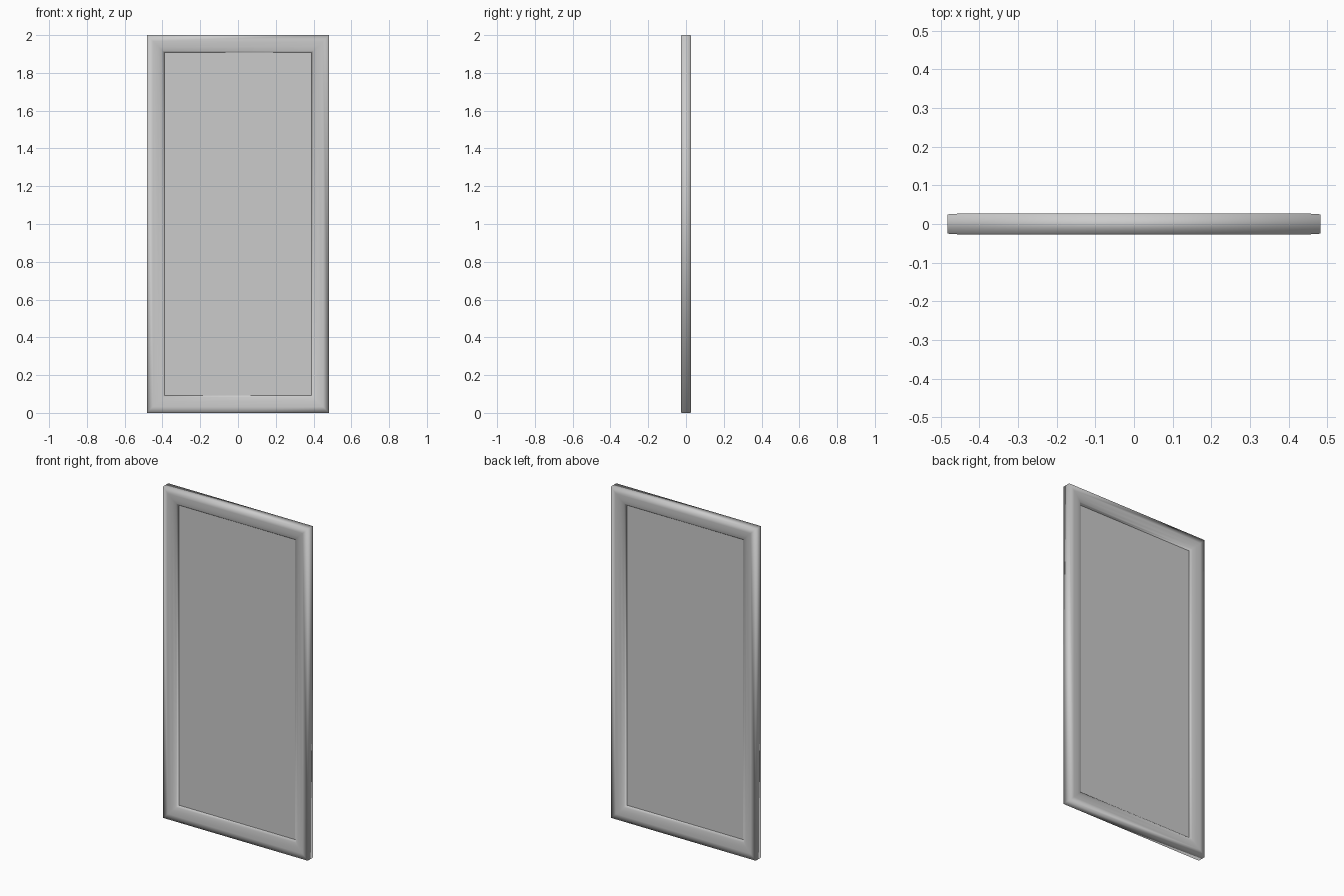
import bpy, bmesh

if "Cube" in bpy.data.objects:
    bpy.data.objects.remove(bpy.data.objects["Cube"])

W, H = 0.483, 2.0      # half width, height
# frame cross-section: (inset from outer edge, half depth)
HALF = [(0.0, 0.025), (0.033, 0.027), (0.062, 0.024), (0.083, 0.018), (0.093, 0.010)]
PROFILE = [(i, -d) for i, d in HALF] + [(i, d) for i, d in reversed(HALF)]


def make_object(name, bm):
    bmesh.ops.recalc_face_normals(bm, faces=bm.faces)
    mesh = bpy.data.meshes.new(name)
    bm.to_mesh(mesh)
    bm.free()
    obj = bpy.data.objects.new(name, mesh)
    bpy.context.collection.objects.link(obj)
    return obj


# mitred frame: one rectangular ring per profile point
bm = bmesh.new()
rings = []
for i, y in PROFILE:
    corners = [(-W + i, i), (W - i, i), (W - i, H - i), (-W + i, H - i)]
    rings.append([bm.verts.new((x, y, z)) for x, z in corners])
for k, a in enumerate(rings):
    b = rings[(k + 1) % len(rings)]
    for j in range(4):
        n = (j + 1) % 4
        bm.faces.new((a[j], a[n], b[n], b[j]))
for f in bm.faces:
    f.smooth = True
make_object("frame", bm)

# thin centre panel, tucked slightly into the frame
bm = bmesh.new()
bmesh.ops.create_cube(bm, size=1)
bmesh.ops.scale(bm, vec=(2 * (W - 0.088), 0.008, H - 0.176), verts=bm.verts)
bmesh.ops.translate(bm, vec=(0, 0, H / 2), verts=bm.verts)
make_object("panel", bm)
